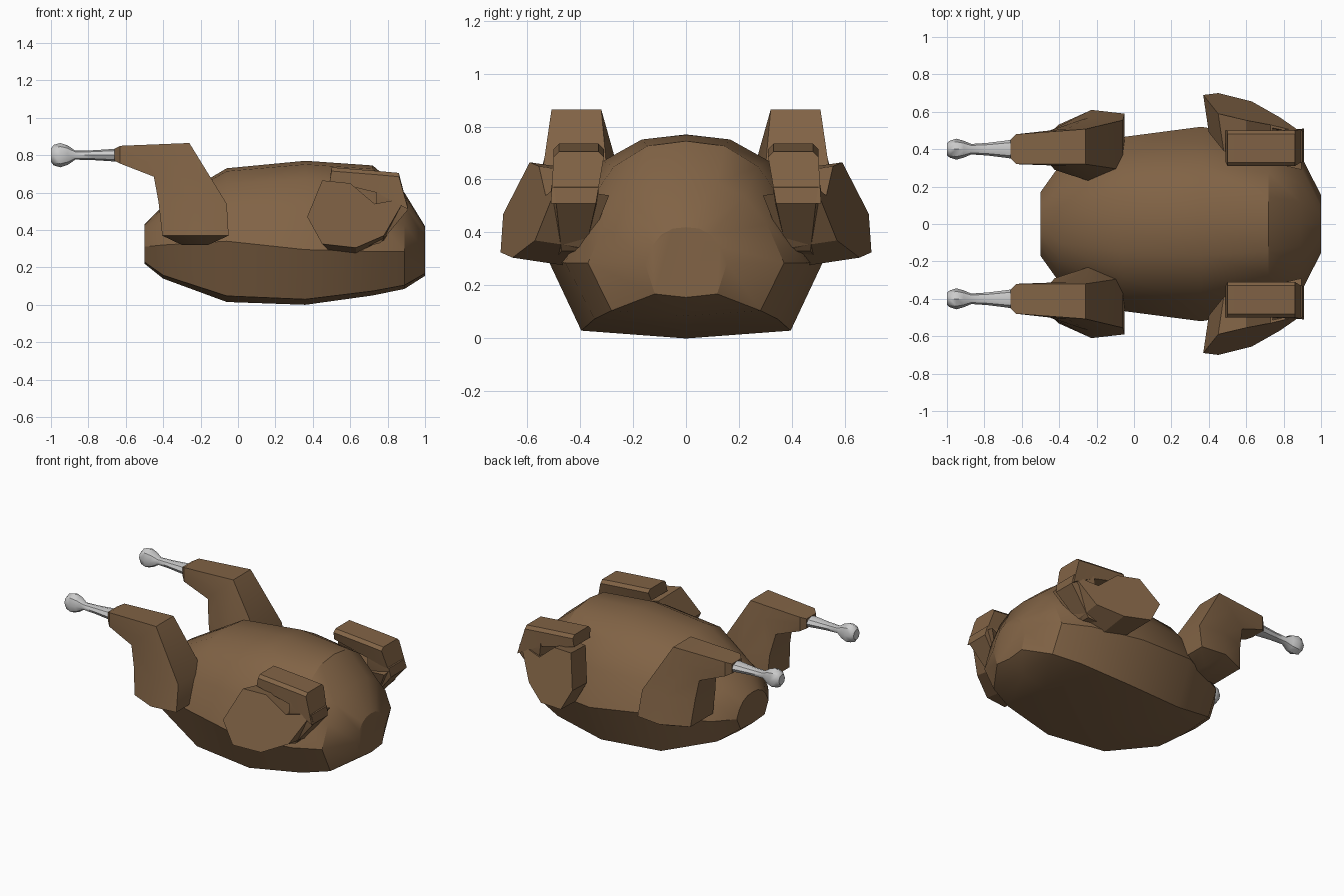
import bpy, bmesh
from math import cos, sin, pi, radians

cube = bpy.data.objects.get("Cube")
if cube:
    bpy.data.objects.remove(cube)


def material(name, rgb):
    m = bpy.data.materials.new(name)
    m.use_nodes = True
    m.diffuse_color = (*rgb, 1)
    m.node_tree.nodes["Principled BSDF"].inputs["Base Color"].default_value = (*rgb, 1)
    return m


MEAT = material("roasted brown", (0.22, 0.125, 0.06))
BONE = material("bone grey", (0.6, 0.6, 0.6))


def loft(name, rings, mat, angle=30, mirror=False):
    """Skin closed rings of equal length and cap both ends."""
    bm = bmesh.new()
    loops = [[bm.verts.new(p) for p in ring] for ring in rings]
    n = len(loops[0])
    for a, b in zip(loops, loops[1:]):
        for i in range(n):
            j = (i + 1) % n
            bm.faces.new((a[i], a[j], b[j], b[i]))
    bm.faces.new(loops[0])
    bm.faces.new(loops[-1])
    bmesh.ops.recalc_face_normals(bm, faces=bm.faces)
    me = bpy.data.meshes.new(name)
    bm.to_mesh(me)
    bm.free()
    me.materials.append(mat)
    ob = bpy.data.objects.new(name, me)
    bpy.context.collection.objects.link(ob)
    if mirror:
        mod = ob.modifiers.new("mirror", 'MIRROR')
        mod.use_axis = (False, True, False)
    bpy.ops.object.select_all(action='DESELECT')
    ob.select_set(True)
    bpy.context.view_layer.objects.active = ob
    bpy.ops.object.shade_smooth_by_angle(angle=radians(angle))
    return ob


# Body: one half profile scaled along the length
HALF = [(0, -1), (0.76, -0.9), (1, 0), (0.83, 0.46), (0.6, 0.79), (0.32, 0.96), (0, 1)]
PROFILE = HALF + [(-u, v) for u, v in HALF[-2:0:-1]]


def body_ring(x, w, low, mid, top):
    return [(x, u * w, mid + v * (top - mid if v > 0 else mid - low)) for u, v in PROFILE]


loft("body", [body_ring(*s) for s in (
    (-0.5, 0.17, 0.22, 0.31, 0.43),
    (-0.4, 0.31, 0.14, 0.32, 0.53),
    (-0.06, 0.465, 0.015, 0.34, 0.73),
    (0.36, 0.52, 0.0, 0.295, 0.77),
    (0.72, 0.455, 0.05, 0.285, 0.745),
    (0.89, 0.37, 0.085, 0.285, 0.6),
    (1.0, 0.155, 0.155, 0.285, 0.42))], MEAT)


# Drumsticks: six-sided sections running ankle, knee, thigh, underside
def leg_ring(a, b, inner, outer, bulge):
    (xa, za), (xb, zb) = a, b
    xm, zm = (xa + xb) / 2, (za + zb) / 2
    return [(xa, outer - bulge, za), (xm, outer, zm), (xb, outer - bulge / 4, zb),
            (xb, inner + bulge, zb), (xm, inner, zm), (xa, inner + bulge, za)]


loft("drumsticks", [leg_ring(*s) for s in (
    ((-0.66, 0.77), (-0.66, 0.835), 0.35, 0.45, 0),
    ((-0.63, 0.755), (-0.63, 0.85), 0.32, 0.48, 0),
    ((-0.45, 0.685), (-0.26, 0.865), 0.31, 0.51, 0.01),
    ((-0.425, 0.55), (-0.06, 0.54), 0.23, 0.57, 0.06),
    ((-0.405, 0.37), (-0.05, 0.37), 0.21, 0.61, 0.08),
    ((-0.3, 0.32), (-0.16, 0.32), 0.25, 0.5, 0.06))], MEAT, mirror=True)


# Leg bones: turned around the x axis, ending in a knob
def bone_ring(x, ry, rz):
    return [(x, 0.4 + ry * cos(k * pi / 4), 0.8 + rz * sin(k * pi / 4)) for k in range(8)]


loft("leg_bones", [bone_ring(*s) for s in (
    (-0.64, 0.052, 0.035), (-0.78, 0.034, 0.026), (-0.87, 0.028, 0.024),
    (-0.91, 0.045, 0.052), (-0.95, 0.056, 0.065), (-0.985, 0.045, 0.055),
    (-1.0, 0.033, 0.035))], BONE, angle=40, mirror=True)

# Folded wings: a broad outer slab meeting a bar at the elbow
outline = [(0.37, 0.69, 0.47), (0.45, 0.59, 0.665), (0.6, 0.555, 0.65), (0.73, 0.53, 0.54),
           (0.895, 0.49, 0.57), (0.78, 0.57, 0.37), (0.63, 0.655, 0.305), (0.45, 0.7, 0.325)]
inside = [(x + (0.03 if x < 0.5 else 0), y - 0.2, z - 0.03) for x, y, z in outline]
loft("wing_slabs", [outline, inside], MEAT, mirror=True)


def bar_ring(x_low, x_top, low, top, shift):
    c = 0.02
    return [(x_low, 0.33 + shift, low), (x_low, 0.5 + shift, low),
            (x_top, 0.5, top - c), (x_top, 0.48, top), (x_top, 0.33, top), (x_top, 0.31, top - c)]


loft("wing_bars", [bar_ring(*s) for s in (
    (0.49, 0.5, 0.66, 0.735, 0.0),
    (0.74, 0.75, 0.6, 0.715, 0.0),
    (0.91, 0.86, 0.51, 0.705, 0.01))], MEAT, mirror=True)

# Wing elbows: taper from the bar's end down into the body
loft("wing_elbows", [
    [(0.74, 0.33, 0.62), (0.74, 0.5, 0.62), (0.9, 0.5, 0.57), (0.9, 0.33, 0.57)],
    [(0.74, 0.33, 0.5), (0.74, 0.52, 0.5), (0.91, 0.49, 0.51), (0.91, 0.34, 0.51)],
    [(0.6, 0.38, 0.29), (0.6, 0.5, 0.29), (0.76, 0.47, 0.33), (0.76, 0.38, 0.33)]],
    MEAT, mirror=True)
